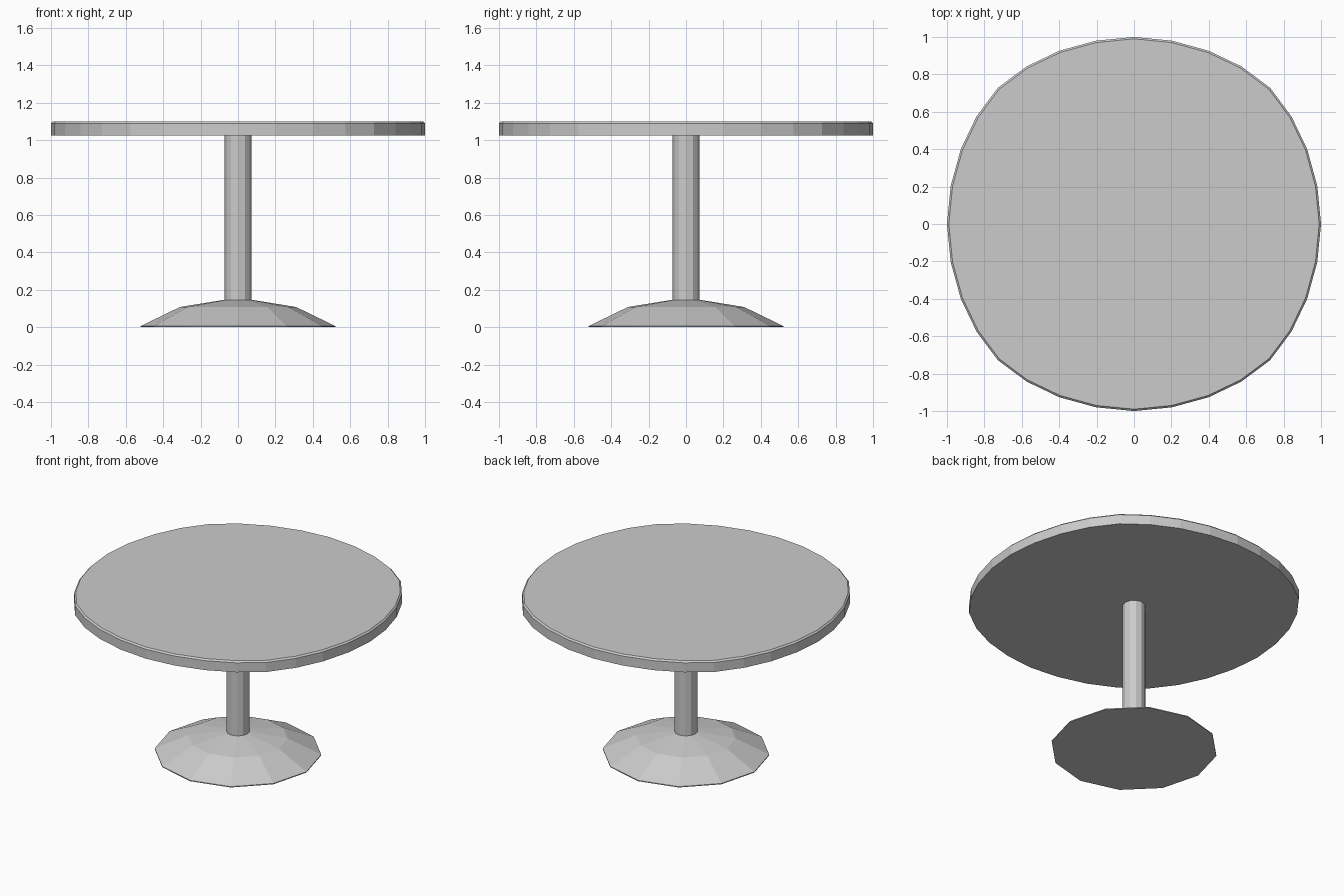
import bpy
import bmesh
import math

if "Cube" in bpy.data.objects:
    bpy.data.objects.remove(bpy.data.objects["Cube"])


def loft(name, outline, levels):
    """Stack scaled copies of a unit outline: levels are (scale, z) pairs."""
    bm = bmesh.new()
    rings = [[bm.verts.new((x * s, y * s, z)) for x, y in outline] for s, z in levels]
    n = len(outline)
    for low, high in zip(rings, rings[1:]):
        for i in range(n):
            j = (i + 1) % n
            bm.faces.new((low[i], low[j], high[j], high[i]))
    bm.faces.new(rings[0][::-1])
    bm.faces.new(rings[-1])
    mesh = bpy.data.meshes.new(name)
    bm.to_mesh(mesh)
    bm.free()
    obj = bpy.data.objects.new(name, mesh)
    bpy.context.collection.objects.link(obj)
    return obj


def polygon(n):
    return [(math.cos(2 * math.pi * i / n), math.sin(2 * math.pi * i / n)) for i in range(n)]


# Slightly squarish 32-sided outline, one quarter turned four times
quarter = [(1, 0), (0.98, 0.203), (0.926, 0.4), (0.842, 0.575), (0.728, 0.728),
           (0.575, 0.842), (0.4, 0.926), (0.203, 0.98)]
top_outline = []
for turn in range(4):
    top_outline += quarter
    quarter = [(-y, x) for x, y in quarter]

# Round top with a fine bevelled upper edge
loft("table_top", top_outline, [(1, 1.025), (1, 1.09), (0.99, 1.10)])

# Central column
loft("column", polygon(12), [(0.0725, 0.14), (0.0725, 1.03)])

# Faceted foot with a thin lip, steep flare and shallow shoulder
loft("foot", polygon(12), [(0.52, 0), (0.52, 0.006), (0.31, 0.108), (0.075, 0.146)])
